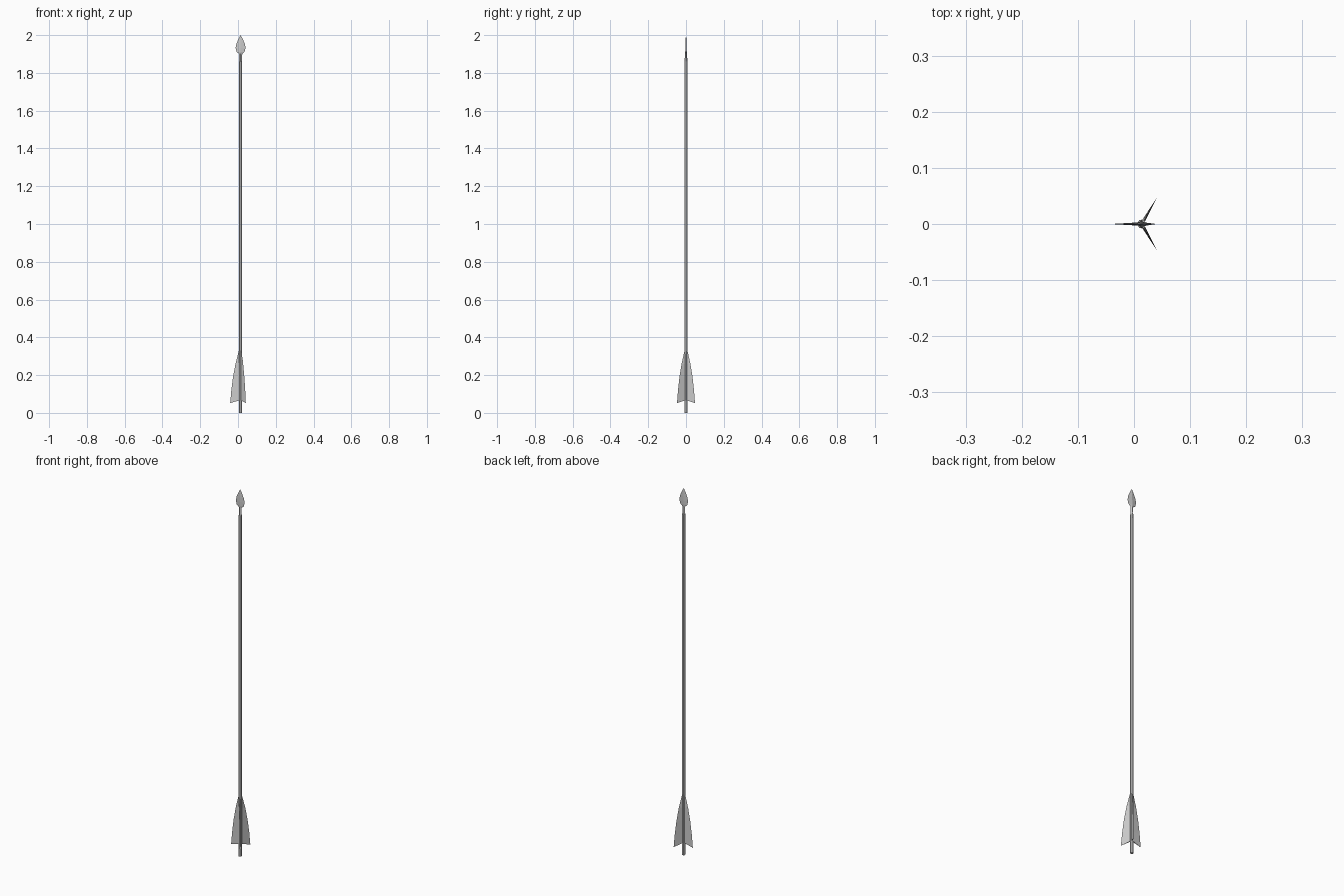
import bpy, bmesh, math
from mathutils import Matrix

if "Cube" in bpy.data.objects:
    bpy.data.objects.remove(bpy.data.objects["Cube"])

CX = 0.0137  # shaft axis, offset because the three vanes are asymmetric in x


def make(name, bm):
    bmesh.ops.recalc_face_normals(bm, faces=bm.faces)
    me = bpy.data.meshes.new(name)
    bm.to_mesh(me)
    bm.free()
    ob = bpy.data.objects.new(name, me)
    ob.location.x = CX
    bpy.context.collection.objects.link(ob)
    return ob


def loft(name, sections, sides, start=0.0):
    """Rings of (z, half width, half depth); zero width closes to a point."""
    bm = bmesh.new()
    rings = []
    for z, w, d in sections:
        if w == 0:
            rings.append([bm.verts.new((0, 0, z))] * sides)
        else:
            angs = [start + 2 * math.pi * i / sides for i in range(sides)]
            rings.append([bm.verts.new((w * math.cos(a), d * math.sin(a), z)) for a in angs])
    for lo, hi in zip(rings, rings[1:]):
        for i in range(sides):
            j = (i + 1) % sides
            bm.faces.new(list(dict.fromkeys((lo[i], lo[j], hi[j], hi[i]))))
    for ring in (rings[0], rings[-1]):
        if len(set(ring)) > 2:
            bm.faces.new(ring)
    return make(name, bm)


# Shaft
loft("shaft", [(0, .0085, .0085), (1.86, .0085, .0085)], 6)

# Leaf-shaped head with a tapered tang
loft("arrowhead", [(1.84, .008, .008), (1.865, .0075, .0075), (1.902, .009, .005),
                   (1.911, .021, .004), (1.933, .0265, .0035), (1.955, .022, .003),
                   (1.98, .011, .002), (2.0, 0, 0)], 4)

# Three wedge-section vanes: thick at the root, sharp at the outer edge
OUTLINE = [(.055, .052), (.049, .12), (.040, .19), (.027, .26), (.009, .33)]
for n, ang in enumerate((60, 180, 300)):
    bm = bmesh.new()
    edge = [bm.verts.new((r, 0, z)) for r, z in OUTLINE]
    sides = [[bm.verts.new((.004, s * .003, .067 if i == 0 else z))
              for i, (r, z) in enumerate(OUTLINE)] for s in (-1, 1)]
    for a, b in ((edge, sides[0]), (sides[1], edge), (sides[0], sides[1])):
        for i in range(len(edge) - 1):
            bm.faces.new((a[i], a[i + 1], b[i + 1], b[i]))
    for k in (0, -1):
        bm.faces.new((edge[k], sides[0][k], sides[1][k]))
    bm.transform(Matrix.Rotation(math.radians(ang), 4, 'Z'))
    make(f"vane_{n + 1}", bm)
